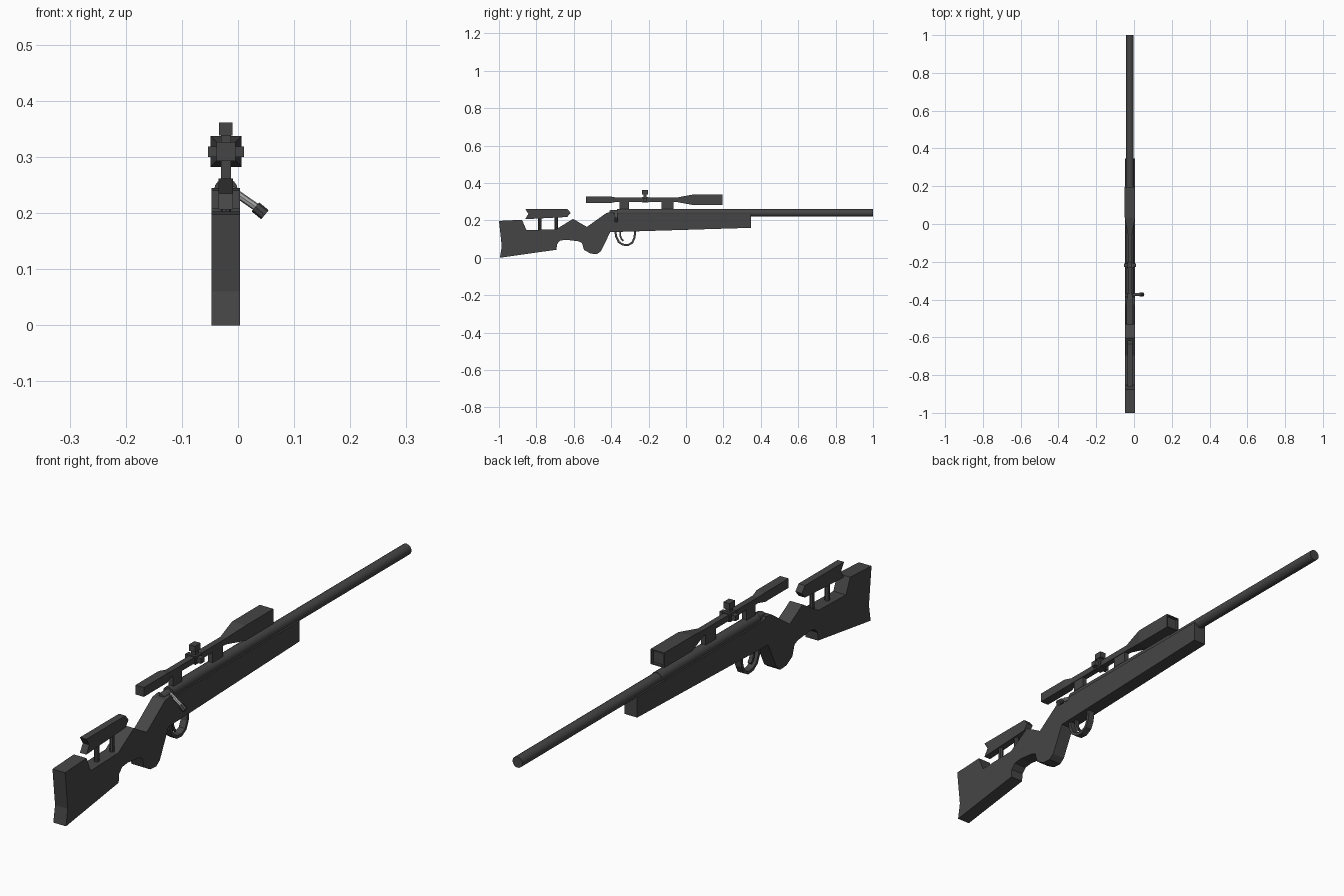
import bpy, bmesh, math
from mathutils import Vector

if "Cube" in bpy.data.objects:
    bpy.data.objects.remove(bpy.data.objects["Cube"])

CX = -0.0215  # centre plane of the rifle


def material(name, v):
    m = bpy.data.materials.new(name)
    m.diffuse_color = (v, v, v, 1)
    m.use_nodes = True
    m.node_tree.nodes["Principled BSDF"].inputs["Base Color"].default_value = m.diffuse_color
    return m


DARK = material("dark_grey", 0.06)
STEEL = material("steel", 0.4)


def finish(name, bm, mat=DARK):
    bmesh.ops.recalc_face_normals(bm, faces=bm.faces)
    me = bpy.data.meshes.new(name)
    bm.to_mesh(me)
    bm.free()
    ob = bpy.data.objects.new(name, me)
    bpy.context.collection.objects.link(ob)
    me.materials.append(mat)
    return ob


def extrude_profile(name, pts, half):
    """Side profile (y, z) extruded across x."""
    bm = bmesh.new()
    f = bm.faces.new([bm.verts.new((CX - half, y, z)) for y, z in pts])
    r = bmesh.ops.extrude_face_region(bm, geom=[f])
    vs = [g for g in r["geom"] if isinstance(g, bmesh.types.BMVert)]
    bmesh.ops.translate(bm, verts=vs, vec=(2 * half, 0, 0))
    return finish(name, bm)


def loft(name, rings, sides, zc, turn=0.0):
    """Regular rings (y, radius) joined along y."""
    bm = bmesh.new()
    loops = []
    for y, r in rings:
        loops.append([bm.verts.new((CX + r * math.cos(turn + math.tau * i / sides), y,
                                    zc + r * math.sin(turn + math.tau * i / sides)))
                      for i in range(sides)])
    for a, b in zip(loops, loops[1:]):
        for i in range(sides):
            j = (i + 1) % sides
            bm.faces.new((a[i], a[j], b[j], b[i]))
    bm.faces.new(loops[0])
    bm.faces.new(loops[-1])
    return finish(name, bm)


def box(name, lo, hi):
    bm = bmesh.new()
    bmesh.ops.create_cube(bm, size=1)
    for v in bm.verts:
        v.co = [(a + b) / 2 + c * (b - a) for a, b, c in zip(lo, hi, v.co)]
    return finish(name, bm)


def rod(name, a, b, r, sides=8, mat=DARK):
    a, b = Vector(a), Vector(b)
    bm = bmesh.new()
    bmesh.ops.create_cone(bm, cap_ends=True, segments=sides, radius1=r, radius2=r,
                          depth=(b - a).length)
    q = (b - a).to_track_quat('Z', 'Y')
    for v in bm.verts:
        v.co = q @ v.co + (a + b) / 2
    return finish(name, bm, mat)


def ribbon(name, path, thick, half):
    """Flat strip following a (y, z) path."""
    p = [Vector(q) for q in path]
    left, right = [], []
    for i, q in enumerate(p):
        t = (p[min(i + 1, len(p) - 1)] - p[max(i - 1, 0)]).normalized()
        n = Vector((-t.y, t.x)) * thick / 2
        left.append(q + n)
        right.append(q - n)
    return extrude_profile(name, [tuple(v) for v in left + right[::-1]], half)


# Stock with butt, grip and fore-end
extrude_profile("stock", [
    (-1, 0.197), (-0.877, 0.203), (-0.853, 0.148), (-0.695, 0.152), (-0.604, 0.208),
    (-0.53, 0.165), (-0.425, 0.24), (-0.39, 0.245), (-0.385, 0.235), (0.348, 0.235),
    (0.348, 0.16), (-0.405, 0.137), (-0.455, 0.035), (-0.475, 0.02), (-0.51, 0.022),
    (-0.545, 0.042), (-0.557, 0.08), (-0.575, 0.088), (-0.64, 0.096), (-0.672, 0.092),
    (-0.69, 0.073), (-0.692, 0.043), (-0.995, 0.0), (-0.985, 0.06)], 0.0255)

# Adjustable cheek rest on two posts
extrude_profile("cheek_rest", [
    (-0.86, 0.262), (-0.635, 0.262), (-0.617, 0.24), (-0.635, 0.218),
    (-0.86, 0.206), (-0.843, 0.235)], 0.013)
for i, y in enumerate((-0.782, -0.694)):
    rod(f"cheek_post_{i}", (CX, y, 0.14), (CX, y, 0.225), 0.009)

# Barrel, receiver and bolt
for ob in (loft("barrel", [(0.19, 0.02), (1, 0.02)], 16, 0.24),
           loft("receiver", [(-0.37, 0.021), (0.2, 0.021)], 16, 0.241),
           loft("bolt_tail", [(-0.41, 0.01), (-0.4, 0.014), (-0.365, 0.014)], 12, 0.241)):
    for p in ob.data.polygons:
        p.use_smooth = len(p.vertices) == 4
rod("bolt_handle", (CX, -0.373, 0.248), (0.036, -0.373, 0.208), 0.007, 8, STEEL)
rod("bolt_knob", (0.031, -0.373, 0.211), (0.048, -0.373, 0.197), 0.0105, 8)

# Trigger and guard
ribbon("trigger_guard", [
    (-0.378, 0.145), (-0.374, 0.115), (-0.36, 0.085), (-0.338, 0.07), (-0.31, 0.068),
    (-0.288, 0.08), (-0.276, 0.105), (-0.271, 0.145)], 0.011, 0.0125)
ribbon("trigger", [(-0.352, 0.145), (-0.352, 0.118), (-0.345, 0.1), (-0.335, 0.09)],
       0.009, 0.007)

# Square-section telescopic sight with recessed objective
S = math.sqrt(2)
loft("scope", [(-0.535, 0.017 * S), (-0.4, 0.017 * S), (-0.37, 0.011 * S),
               (-0.055, 0.011 * S), (0.035, 0.0275 * S), (0.195, 0.0275 * S),
               (0.195, 0.023 * S), (0.185, 0.023 * S)], 4, 0.31, math.pi / 4)
for i, (a, b) in enumerate(((-0.355, -0.305), (-0.13, -0.068))):
    box(f"scope_mount_{i}", (CX - 0.009, a, 0.25), (CX + 0.009, b, 0.305))

# Turrets: elevation on top, windage on both sides
box("turret_block", (CX - 0.016, -0.236, 0.295), (CX + 0.016, -0.2, 0.325))
box("elevation_stem", (CX - 0.009, -0.226, 0.32), (CX + 0.009, -0.21, 0.342))
box("elevation_knob", (CX - 0.012, -0.234, 0.338), (CX + 0.012, -0.202, 0.361))
for n, s in (("left", -1), ("right", 1)):
    xs = sorted((CX + s * 0.012, CX + s * 0.032))
    box(f"windage_knob_{n}", (xs[0], -0.228, 0.3), (xs[1], -0.208, 0.319))
